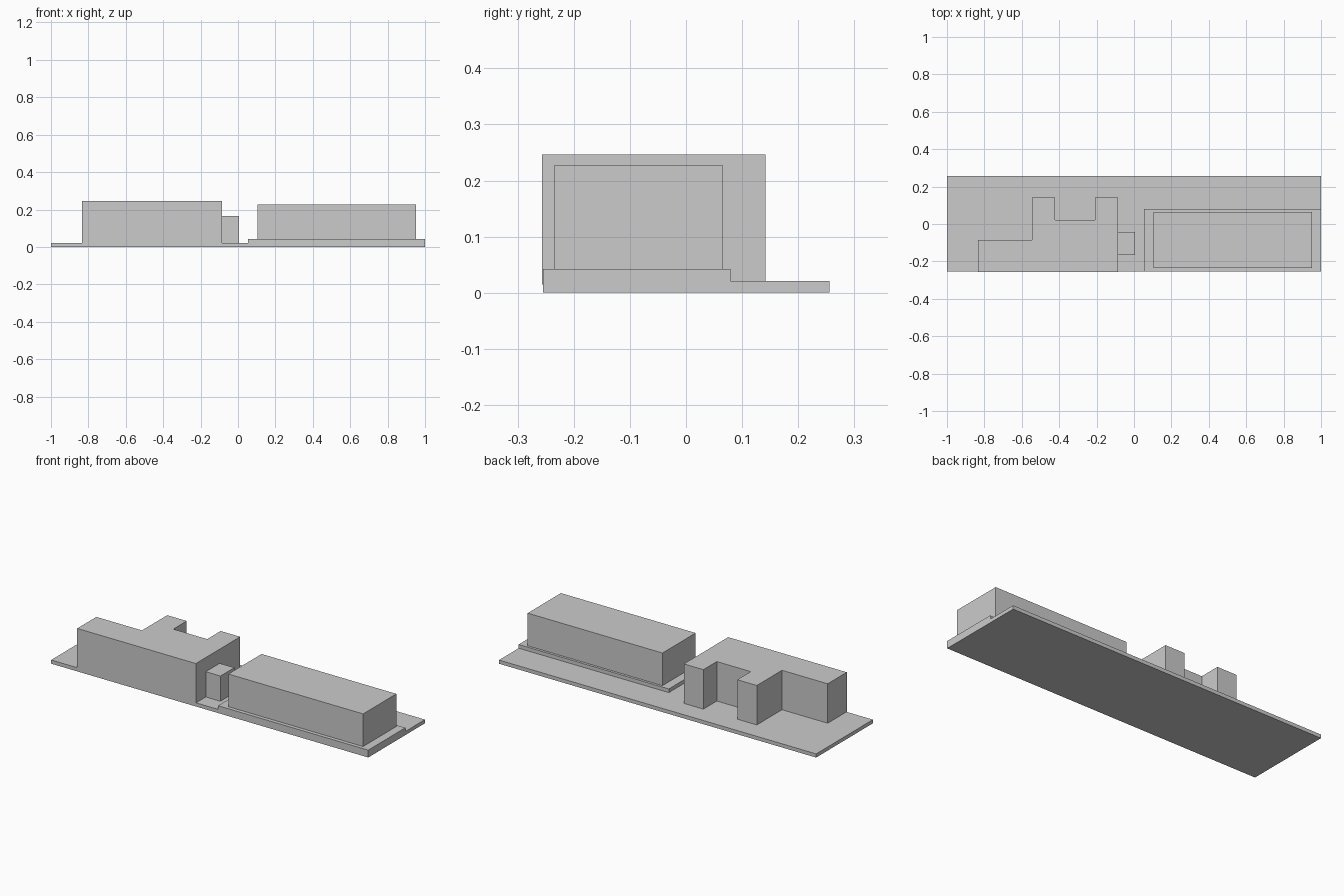
import bpy, bmesh

if "Cube" in bpy.data.objects:
    bpy.data.objects.remove(bpy.data.objects["Cube"])


def prism(name, outline, z0, z1):
    """Extrude a counter-clockwise plan outline from z0 to z1."""
    bm = bmesh.new()
    face = bm.faces.new([bm.verts.new((x, y, z0)) for x, y in outline])
    top = bmesh.ops.extrude_face_region(bm, geom=[face], use_keep_orig=True)
    moved = [v for v in top["geom"] if isinstance(v, bmesh.types.BMVert)]
    bmesh.ops.translate(bm, verts=moved, vec=(0, 0, z1 - z0))
    bmesh.ops.recalc_face_normals(bm, faces=bm.faces)
    mesh = bpy.data.meshes.new(name)
    bm.to_mesh(mesh)
    bm.free()
    obj = bpy.data.objects.new(name, mesh)
    bpy.context.collection.objects.link(obj)
    return obj


def box(name, x0, x1, y0, y1, z0, z1):
    return prism(name, [(x0, y0), (x1, y0), (x1, y1), (x0, y1)], z0, z1)


# Ground slab and raised plinth
box("site_slab", -1, 1, -0.255, 0.256, 0, 0.021)
box("plinth", 0.053, 1, -0.255, 0.079, 0, 0.042)

# Long rectangular block on the plinth
box("long_block", 0.103, 0.953, -0.234, 0.065, 0.042, 0.228)

# Stepped building with two rear wings
prism("winged_building", [
    (-0.834, -0.257), (-0.086, -0.257), (-0.086, 0.142), (-0.209, 0.142),
    (-0.209, 0.021), (-0.423, 0.021), (-0.423, 0.142), (-0.546, 0.142),
    (-0.546, -0.085), (-0.834, -0.085)], 0.015, 0.246)

# Small side annex
box("side_annex", -0.086, 0.006, -0.167, -0.042, 0.015, 0.165)
